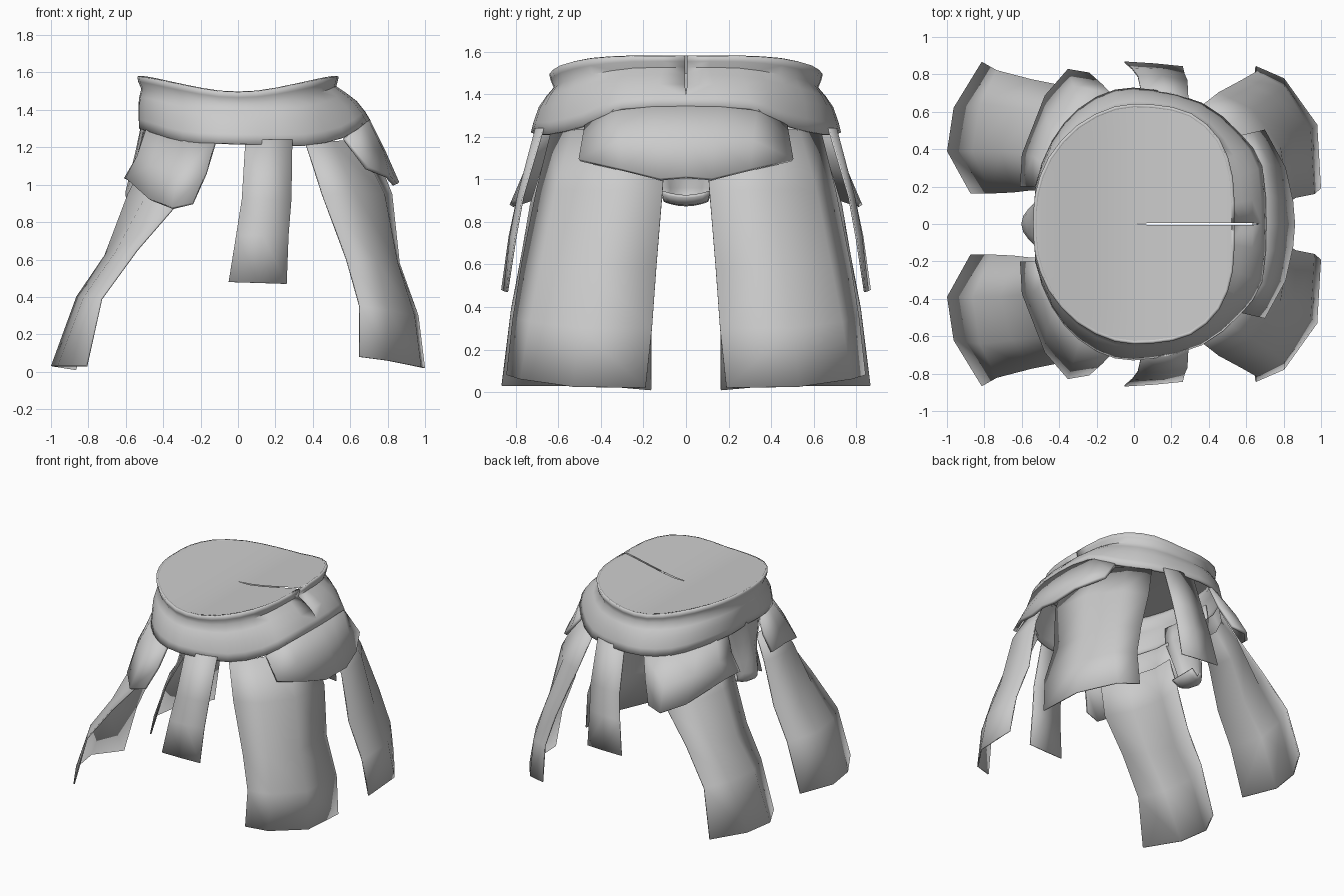
import bpy
from mathutils import Vector

grey = bpy.data.materials.new("pale_grey")
grey.diffuse_color = (0.6, 0.6, 0.6, 1)


def smooth_line(pts):
    """Double the points of a path with a soft curve through them."""
    p = [Vector(q) for q in pts]
    out = []
    for i in range(len(p) - 1):
        a, b = p[max(i - 1, 0)], p[min(i + 2, len(p) - 1)]
        out += [p[i], (p[i] + p[i + 1]) * 0.5625 - (a + b) * 0.0625]
    return out + [p[-1]]


def sheet(name, rows, thick=0.0, offset=0.0, angle=45):
    """Skin rows of points, mirror across y and give thickness."""
    n = len(rows[0])
    verts = [tuple(v) for r in rows for v in r]
    faces = [(i * n + j, i * n + j + 1, (i + 1) * n + j + 1, (i + 1) * n + j)
             for i in range(len(rows) - 1) for j in range(n - 1)]
    mesh = bpy.data.meshes.new(name)
    mesh.from_pydata(verts, [], faces)
    mesh.materials.append(grey)
    obj = bpy.data.objects.new(name, mesh)
    bpy.context.collection.objects.link(obj)
    bpy.ops.object.select_all(action='DESELECT')
    obj.select_set(True)
    bpy.context.view_layer.objects.active = obj
    bpy.ops.object.shade_smooth_by_angle(angle=angle * 0.01745)
    mirror = obj.modifiers.new("mirror", 'MIRROR')
    mirror.use_axis = (False, True, False)
    mirror.merge_threshold = 0.001
    if thick:
        solid = obj.modifiers.new("thickness", 'SOLIDIFY')
        solid.thickness = thick
        solid.offset = offset
    return obj


# Waist outlines, half of each, from the front (-x) round to the rear (+x)
rim = [(-.53, 0), (-.52, .16), (-.45, .35), (-.30, .52), (-.10, .62),
       (.10, .63), (.30, .585), (.45, .45), (.52, .25), (.53, 0)]
rim = smooth_line([(x, y, 1.49 + .09 * min(1, abs(x) / .5) ** 1.3) for x, y in rim])
hem = smooth_line([(-.51, 0, 1.30), (-.52, .20, 1.30), (-.43, .44, 1.27),
                   (-.29, .61, 1.23), (-.10, .71, 1.22), (.10, .71, 1.215),
                   (.36, .64, 1.21), (.56, .48, 1.25), (.68, .30, 1.33), (.70, 0, 1.34)])

# Belt: lip, pinched neck, flared hem
belt = []
for out, down, scale in ((0, 0, 1), (0, .10, .99), (.05, .24, .96), (.30, .40, .985),
                         (.58, .58, 1), (.85, .82, 1), (1, 1, 1)):
    row = []
    for a, b in zip(rim, hem):
        p = a.lerp(b, out)
        row.append(Vector((p.x * scale, p.y * scale, a.z + (b.z - a.z) * down)))
    if down < .75:                      # open seam at the rear
        row[-1].y = .005
    belt.append(row)
sheet("waist_belt", belt, .018, 0, 60)

# Top cover with a centre slit towards the rear
cover = []
for t in (0, .25, .6, 1):
    row = []
    for p in rim:
        slit = .006 if p.x > 0 else 0
        row.append((p.x, max(p.y * (1 - t), slit if t == 1 or p.y < .01 else 0), p.z))
    cover.append(row)
cover[0][0] = cover[1][0] = cover[2][0] = cover[3][0] = tuple(rim[0])
sheet("top_cover", cover)

# Front guard: narrow tongue that curls under; (x, z, half width, edge set-back)
guard = [(-.50, 1.42, .22, .02), (-.515, 1.30, .23, .025), (-.54, 1.18, .18, .05),
         (-.57, 1.06, .14, .07), (-.595, .96, .115, .08), (-.59, .905, .11, .07),
         (-.55, .88, .10, .04), (-.49, .885, .10, -.01), (-.43, .92, .11, -.02)]
sheet("front_guard", [[(x + back * s * s, w * s, z + (.02 * s * s if z < .95 else 0))
                       for s in (0, .35, .7, 1)] for x, z, w, back in guard],
      .015, 0, 80)

# Front hip plates
sheet("front_hip_plate", [
    [(-.12, .69, 1.23), (-.28, .60, 1.25), (-.41, .45, 1.28), (-.48, .32, 1.30), (-.49, .20, 1.30)],
    [(-.17, .74, 1.06), (-.32, .73, 1.05), (-.46, .56, 1.10), (-.53, .36, 1.15), (-.53, .20, 1.15)],
    [(-.24, .80, .90), (-.35, .82, .875), (-.47, .68, .92), (-.59, .37, 1.03), (-.60, .20, 1.03)]],
    .022)

# Front leg flaps
sheet("front_leg_flap", [
    [(-.24, .66, 1.10), (-.38, .52, 1.12), (-.48, .34, 1.15), (-.48, .18, 1.15)],
    [(-.34, .73, .88), (-.50, .60, .92), (-.585, .38, .95), (-.55, .18, .95)],
    [(-.54, .77, .65), (-.65, .62, .64), (-.71, .39, .62), (-.64, .17, .63)],
    [(-.73, .82, .39), (-.82, .64, .40), (-.86, .39, .40), (-.76, .165, .38)],
    [(-.81, .865, .03), (-.96, .62, .03), (-.995, .39, .03), (-.87, .165, .01)]],
    .01)

# Rear leg flaps
sheet("rear_leg_flap", [
    [(.36, .63, 1.23), (.50, .53, 1.23), (.63, .36, 1.24), (.70, .09, 1.25)],
    [(.45, .70, .95), (.63, .61, .95), (.78, .41, .95), (.82, .11, .95)],
    [(.58, .77, .60), (.74, .68, .59), (.85, .46, .58), (.86, .14, .58)],
    [(.65, .81, .35), (.80, .73, .33), (.94, .50, .30), (.96, .16, .30)],
    [(.65, .84, .08), (.80, .775, .06), (.975, .53, .025), (.995, .19, .02)]],
    .01)

# Rear plate
sheet("rear_plate", [
    [(.69, 0, 1.35), (.685, .16, 1.345), (.655, .33, 1.33), (.57, .47, 1.25)],
    [(.775, 0, 1.18), (.765, .13, 1.18), (.725, .31, 1.18), (.63, .485, 1.17)],
    [(.85, 0, 1.01), (.84, .12, 1.0), (.80, .30, 1.045), (.69, .50, 1.09)]],
    .025)

# Side straps
sheet("side_strap", [
    [(.04, .70, 1.24), (.17, .705, 1.24), (.29, .67, 1.24)],
    [(.02, .79, .92), (.15, .79, .92), (.285, .765, .92)],
    [(-.01, .83, .73), (.13, .825, .73), (.27, .80, .73)],
    [(-.05, .865, .48), (.11, .855, .475), (.26, .84, .47)]],
    .008)
